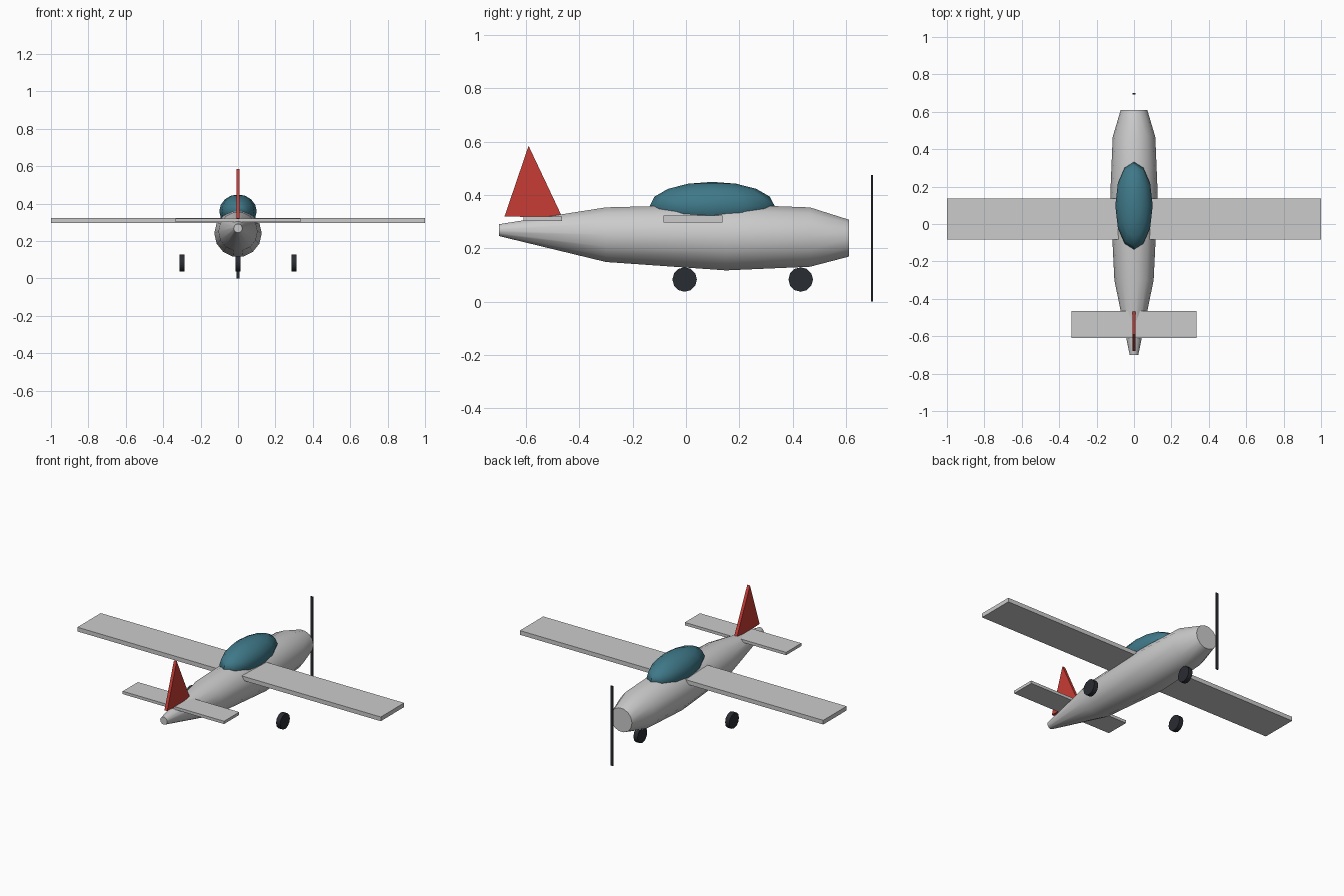
import bpy, bmesh, math

if "Cube" in bpy.data.objects:
    bpy.data.objects.remove(bpy.data.objects["Cube"])


def material(name, rgb):
    m = bpy.data.materials.new(name)
    m.diffuse_color = (*rgb, 1)
    m.use_nodes = True
    m.node_tree.nodes["Principled BSDF"].inputs["Base Color"].default_value = m.diffuse_color
    return m


TEAL = material("teal", (0.05, 0.19, 0.25))
RED = material("red", (0.58, 0.045, 0.035))
DARK = material("dark", (0.022, 0.025, 0.032))


def finish(ob, name, mat=None, smooth=None):
    ob.name = name
    if mat:
        ob.data.materials.append(mat)
    if smooth:
        bpy.context.view_layer.objects.active = ob
        ob.select_set(True)
        bpy.ops.object.shade_smooth_by_angle(angle=math.radians(smooth))
        ob.select_set(False)
    return ob


def mesh_object(bm, name, mat=None, smooth=None):
    bmesh.ops.recalc_face_normals(bm, faces=bm.faces)
    me = bpy.data.meshes.new(name)
    bm.to_mesh(me)
    bm.free()
    ob = bpy.data.objects.new(name, me)
    bpy.context.collection.objects.link(ob)
    return finish(ob, name, mat, smooth)


def box(name, center, size, mat=None):
    bpy.ops.mesh.primitive_cube_add(size=1, location=center)
    ob = bpy.context.object
    for v in ob.data.vertices:
        v.co = [c * s for c, s in zip(v.co, size)]
    return finish(ob, name, mat)


# Fuselage: 14-sided rings lofted along y (y, centre z, radius)
SIDES = 14
stations = [(-0.70, 0.268, 0.023), (-0.30, 0.251, 0.105), (0.15, 0.241, 0.127),
            (0.465, 0.242, 0.114), (0.61, 0.238, 0.071)]
bm = bmesh.new()
rings = []
for y, z, r in stations:
    angles = [2 * math.pi * i / SIDES for i in range(SIDES)]
    rings.append([bm.verts.new((r * math.cos(a), y, z + r * math.sin(a))) for a in angles])
for a, b in zip(rings, rings[1:]):
    for i in range(SIDES):
        j = (i + 1) % SIDES
        bm.faces.new((a[i], a[j], b[j], b[i]))
bm.faces.new(rings[0])
bm.faces.new(rings[-1])
mesh_object(bm, "fuselage", smooth=50)

# Canopy
bpy.ops.mesh.primitive_uv_sphere_add(segments=12, ring_count=8, location=(0, 0.098, 0.359))
canopy = bpy.context.object
for v in canopy.data.vertices:
    v.co = (v.co.x * 0.1, v.co.y * 0.234, v.co.z * 0.09)
finish(canopy, "canopy", TEAL, 50)

# Wing and tailplane
box("wing", (0, 0.026, 0.31), (2.0, 0.22, 0.025))
box("tailplane", (0, -0.537, 0.311), (0.668, 0.143, 0.017))

# Tail fin: triangular plate
bm = bmesh.new()
profile = [(-0.68, 0.32), (-0.462, 0.313), (-0.59, 0.584)]
left, right = [[bm.verts.new((x, y, z)) for y, z in profile] for x in (-0.009, 0.009)]
bm.faces.new(left)
bm.faces.new(right)
for i in range(3):
    j = (i + 1) % 3
    bm.faces.new((left[i], left[j], right[j], right[i]))
mesh_object(bm, "tail_fin", RED)

# Propeller blade
box("propeller", (0, 0.697, 0.237), (0.017, 0.008, 0.474), DARK)

# Wheels
for name, x, y in [("left_wheel", -0.3, -0.005), ("right_wheel", 0.3, -0.005),
                   ("nose_wheel", 0, 0.43)]:
    bpy.ops.mesh.primitive_cylinder_add(vertices=12, radius=0.046, depth=0.027,
                                        location=(x, y, 0.083), rotation=(0, math.pi / 2, 0))
    finish(bpy.context.object, name, DARK, 35)
